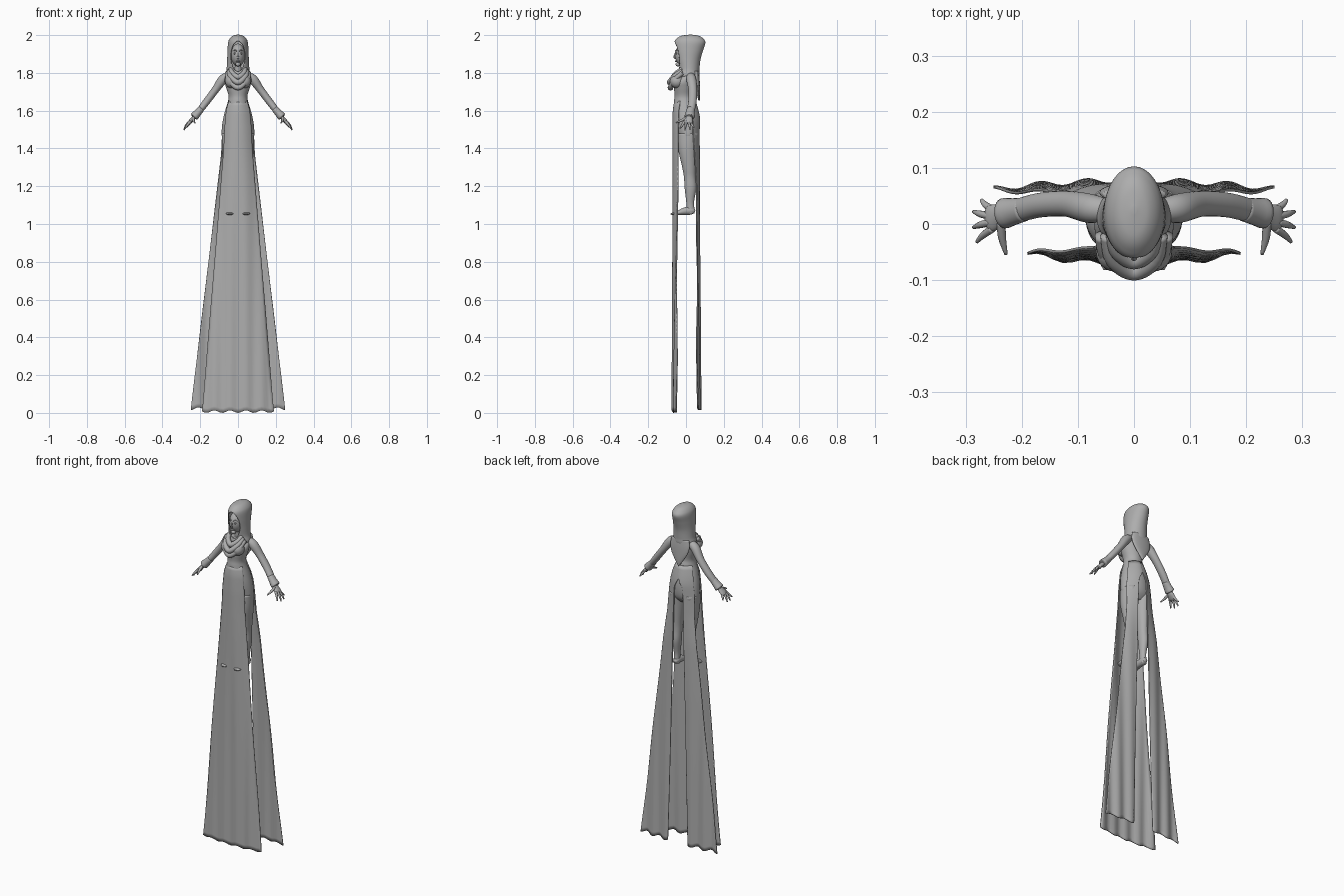
import bpy, bmesh, math
from mathutils import Vector

grey = bpy.data.materials.new("plain grey")
grey.diffuse_color = (0.42, 0.42, 0.42, 1)


def finish(name, bm, mirror=False, thick=0):
    """Turn a bmesh into a smooth, optionally mirrored or thickened object."""
    bmesh.ops.recalc_face_normals(bm, faces=bm.faces)
    me = bpy.data.meshes.new(name)
    bm.to_mesh(me)
    bm.free()
    me.materials.append(grey)
    ob = bpy.data.objects.new(name, me)
    bpy.context.collection.objects.link(ob)
    for p in me.polygons:
        p.use_smooth = True
    if thick:
        s = ob.modifiers.new("thickness", 'SOLIDIFY')
        s.thickness, s.offset = thick, 0
    if mirror:
        ob.modifiers.new("mirror", 'MIRROR').use_clip = False
    return ob


def spline(pts, n):
    """Smooth curve through tuples of any length."""
    out = []
    for i in range(len(pts) - 1):
        a, b, c, d = (pts[max(0, min(len(pts) - 1, i + k))] for k in (-1, 0, 1, 2))
        for s in range(n):
            t = s / n
            out.append([0.5 * (2 * q + (r - p) * t + (2 * p - 5 * q + 4 * r - w) * t * t
                               + (3 * q - p - 3 * r + w) * t ** 3)
                        for p, q, r, w in zip(a, b, c, d)])
    return out + [list(pts[-1])]


def tube(name, pts, seg=24, n=5, ref=(0, 1, 0), flat=False, mirror=False, bm_only=False):
    """Loft ellipses along points (x, y, z, radius across, radius along ref)."""
    path = spline(pts, n)
    bm = bmesh.new()
    rings = []
    for i, (x, y, z, ra, rb) in enumerate(path):
        a, b = path[max(i - 1, 0)], path[min(i + 1, len(path) - 1)]
        t = Vector((0, 0, 1)) if flat else (Vector(b[:3]) - Vector(a[:3])).normalized()
        u = t.cross(Vector(ref)).normalized()
        v = u.cross(t)
        ra, rb = max(ra, 0.001), max(rb, 0.001)
        rings.append([bm.verts.new(Vector((x, y, z)) + u * ra * math.cos(k * math.tau / seg)
                                   + v * rb * math.sin(k * math.tau / seg)) for k in range(seg)])
    for r, s in zip(rings, rings[1:]):
        for k in range(seg):
            bm.faces.new((r[k], r[(k + 1) % seg], s[(k + 1) % seg], s[k]))
    bm.faces.new(rings[0])
    bm.faces.new(rings[-1])
    return bm if bm_only else finish(name, bm, mirror)


def ball(name, c, r, mirror=False):
    bm = bmesh.new()
    bmesh.ops.create_uvsphere(bm, u_segments=24, v_segments=16, radius=1)
    for v in bm.verts:
        v.co = Vector((c[i] + v.co[i] * r[i] for i in range(3)))
    return finish(name, bm, mirror)


def table(z, rows):
    """Linear lookup in rows of (z, value), z falling."""
    for (z0, a), (z1, b) in zip(rows, rows[1:]):
        if z >= z1:
            return a + (b - a) * min(1, (z0 - z) / (z0 - z1))
    return rows[-1][1]


def sheet(name, z0, z1, inner, outer, ymid, curl, mirror):
    """Hanging cloth panel between inner and outer edge, gently rippled at the hem."""
    bm = bmesh.new()
    nz, nx = 70, 24
    grid = []
    for j in range(nz + 1):
        t = j / nz
        z = z0 + (z1 - z0) * t
        a, b = table(z, inner), table(z, outer)
        row = []
        for i in range(nx + 1):
            x = a + (b - a) * i / nx
            y = table(z, ymid) + table(z, curl) * (x / b) ** 2 + 0.005 * t * math.cos(x * 75)
            row.append(bm.verts.new((x, y, z + 0.007 * t ** 12 * (1 - math.cos(x * 75)))))
        grid.append(row)
    for r, s in zip(grid, grid[1:]):
        for i in range(nx):
            bm.faces.new((r[i], r[i + 1], s[i + 1], s[i]))
    return finish(name, bm, mirror, 0.005)


# Body
tube("torso", [(0, y, z, a, b) for z, y, a, b in (
    (1.86, -.005, .018, .018), (1.815, .0, .02, .02), (1.797, .01, .05, .028),
    (1.78, .008, .068, .042), (1.75, -.008, .07, .056), (1.72, -.01, .062, .054),
    (1.68, -.01, .05, .05), (1.65, -.008, .053, .055), (1.60, -.003, .068, .062),
    (1.55, .003, .08, .066), (1.50, .008, .086, .062), (1.46, .01, .084, .052),
    (1.43, .01, .06, .03))], seg=40, flat=True)
ball("bust", (.034, -.048, 1.755), (.034, .037, .036), True)

# Legs and feet
tube("leg", [(.045, .01, 1.48, .04, .055), (.045, .008, 1.40, .04, .05),
             (.045, .016, 1.30, .03, .036), (.043, .02, 1.25, .026, .031),
             (.043, .024, 1.19, .025, .031), (.042, .022, 1.12, .017, .021),
             (.042, .024, 1.085, .016, .02), (.042, .024, 1.055, .017, .02)],
     flat=True, mirror=True)
tube("foot", [(.042, .047, 1.066, .008, .01), (.042, .03, 1.07, .02, .018),
              (.042, -.005, 1.068, .02, .02), (.042, -.045, 1.058, .011, .022),
              (.042, -.065, 1.055, .008, .021), (.042, -.082, 1.053, .003, .012)],
     ref=(1, 0, 0), mirror=True)

# Arms, flared cuffs and hands
tube("arm", [(.05, .025, 1.785, .018, .02), (.08, .028, 1.765, .025, .026),
             (.12, .036, 1.71, .02, .023), (.165, .034, 1.65, .019, .022),
             (.20, .026, 1.605, .017, .021), (.235, .018, 1.565, .012, .015)], mirror=True)
tube("sleeve_cuff", [(.195, .026, 1.61, .018, .021), (.215, .022, 1.587, .02, .024),
                     (.232, .019, 1.568, .023, .027), (.233, .019, 1.567, .012, .015)],
     n=3, mirror=True)
tube("palm", [(.228, .018, 1.572, .01, .013), (.24, .015, 1.556, .011, .02),
              (.255, .01, 1.54, .010, .024), (.262, .008, 1.532, .006, .018)], mirror=True)
for name, base, tip in (("index_finger", (.252, -.008), (.28, -.032, 1.507)),
                        ("middle_finger", (.256, .003), (.286, -.006, 1.497)),
                        ("ring_finger", (.256, .014), (.286, .022, 1.499)),
                        ("little_finger", (.25, .024), (.272, .043, 1.512))):
    mid = ((base[0] + tip[0]) / 2 + .003, (base[1] + tip[1]) / 2, 1.523)
    tube(name, [(*base, 1.543, .007, .007), (*mid, .006, .006), (*tip, .003, .003)],
         seg=10, n=4, mirror=True)
tube("thumb", [(.237, .003, 1.562, .008, .008), (.235, -.025, 1.548, .007, .007),
               (.228, -.054, 1.535, .003, .003)], seg=10, n=4, ref=(0, 0, 1), mirror=True)

# Face
ball("head", (0, -.008, 1.895), (.038, .051, .06))
tube("nose", [(0, -.055, 1.908, .003, .003), (0, -.061, 1.89, .004, .004),
              (0, -.06, 1.88, .006, .005), (0, -.055, 1.876, .003, .003)], seg=12)
ball("eye", (.016, -.05, 1.903), (.009, .006, .005), True)
ball("lips", (0, -.053, 1.862), (.010, .006, .005))
ball("chin", (0, -.042, 1.845), (.013, .013, .011))
tube("brow", [(.006, -.056, 1.915, .002, .002), (.016, -.052, 1.92, .003, .003),
              (.027, -.042, 1.915, .001, .001)], seg=8, ref=(0, 0, 1), mirror=True)

# Hood with an oval face opening
bm = tube("hood", [(0, y, z, a, b) for z, y, a, b in (
    (2.0, .025, .004, .006), (1.994, .022, .026, .045), (1.98, .021, .042, .068),
    (1.96, .02, .05, .08), (1.92, .015, .053, .073), (1.87, .013, .055, .061),
    (1.82, .015, .058, .054), (1.79, .012, .064, .056), (1.77, .012, .058, .045))],
    seg=96, n=9, flat=True, bm_only=True)


def oval(p):
    return math.hypot(p.x / .037, (p.z - 1.887) / .08)


cut = [f for f in bm.faces if f.calc_center_median().y < 0 and oval(f.calc_center_median()) < 1]
bmesh.ops.delete(bm, geom=cut, context='FACES')
for v in bm.verts:
    if v.is_boundary and v.co.y < 0:
        d = oval(v.co)
        v.co.x, v.co.z = v.co.x / d, 1.887 + (v.co.z - 1.887) / d
finish("hood", bm, thick=.005)

# Veil tail down the back and draped cowl over the chest
tube("veil_tail", [(0, y, z, a, b) for z, y, a, b in (
    (1.81, .052, .056, .016), (1.77, .056, .062, .016), (1.73, .062, .052, .012),
    (1.69, .066, .028, .009), (1.655, .069, .003, .004))], flat=True)
for name, w, top, low, front in (("outer_cowl", .058, 1.80, 1.722, -.082),
                                 ("middle_cowl", .048, 1.81, 1.75, -.086),
                                 ("inner_cowl", .038, 1.82, 1.778, -.066)):
    half = [(w, -.02, top, .012, .012), (w * .8, front * .75, (top + low) / 2, .013, .013)]
    tube(name, half + [(0, front, low, .015, .015)]
         + [(-p[0], *p[1:]) for p in reversed(half)], seg=16, ref=(0, 1, .3))

# Skirt: one front panel, two back panels with a centre slit, open at the sides
edge = [(1.65, .048), (1.6, .062), (1.5, .071), (1.4, .075), (0, .19)]
sheet("front_skirt", 1.65, 0, [(z, -w) for z, w in edge], edge,
      [(1.65, -.06), (1.6, -.068), (1.5, -.07), (0, -.07)],
      [(1.65, .03), (1.4, .028), (0, .018)], False)
sheet("back_skirt", 1.65, .015,
      [(1.65, 0), (1.565, 0), (1.55, .02), (1.5, .028), (0, .065)],
      [(1.65, .05), (1.6, .066), (1.5, .082), (1.37, .088), (0, .252)],
      [(1.65, .05), (1.6, .064), (1.55, .075), (0, .076)],
      [(1.65, -.035), (1.5, -.04), (1.2, -.02), (0, -.015)], True)
